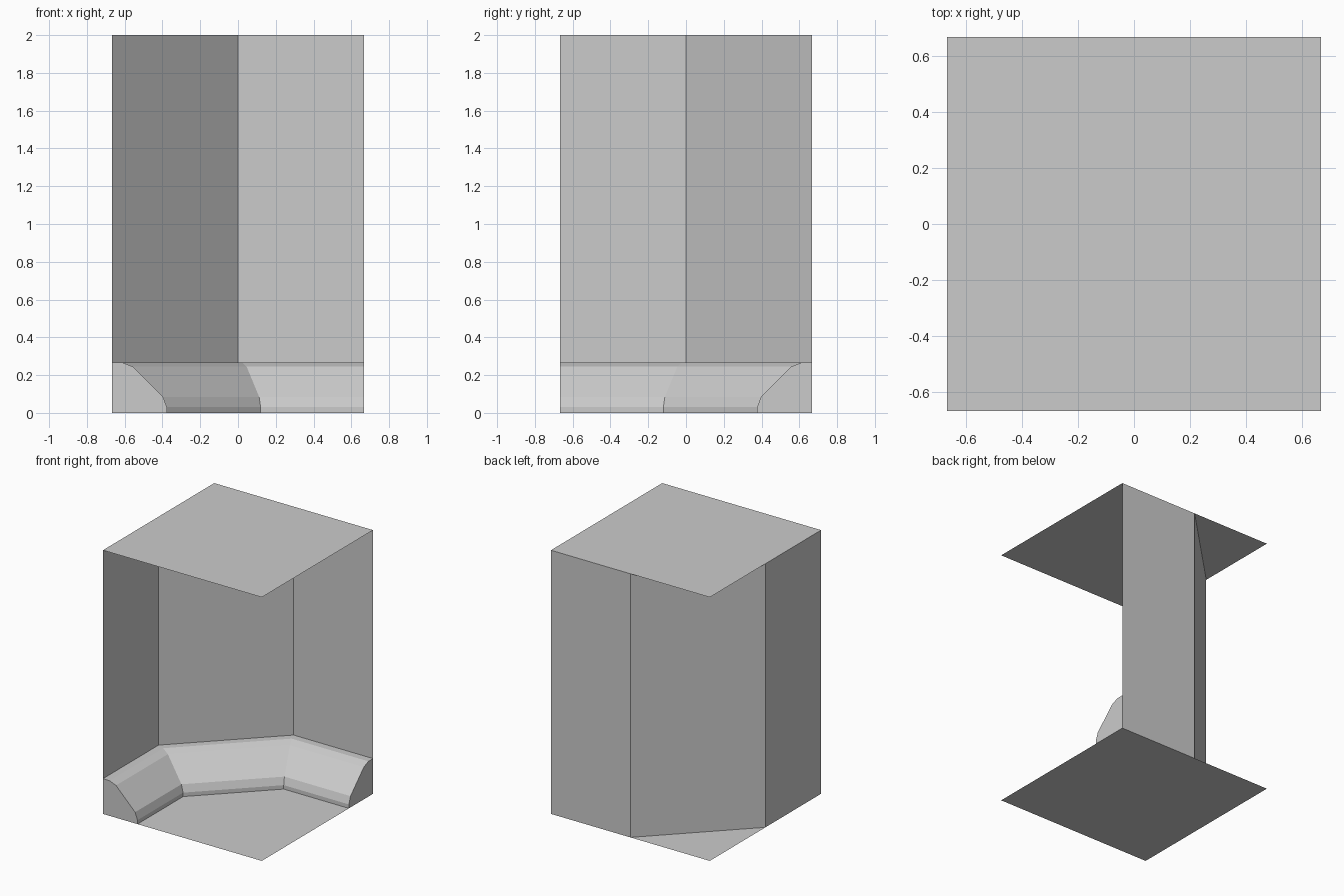
import bpy, bmesh, math

if "Cube" in bpy.data.objects:
    bpy.data.objects.remove(bpy.data.objects["Cube"])

H = 2 / 3      # half width of the room corner
TOP = 2.0      # ceiling height
MITRE = math.tan(math.radians(22.5))


def path(d):
    """Wall line (left, diagonal, back) pushed d into the room, mitred at the bends."""
    k = d * MITRE
    return [(-H + d, -H), (-H + d, -k), (k, H - d), (H, H - d)]


def sweep(name, profile, caps=False):
    """Sweep (offset, height) points along the wall line."""
    bm = bmesh.new()
    rows = [[bm.verts.new((x, y, z)) for x, y in path(d)] for d, z in profile]
    for a, b in zip(rows, rows[1:]):
        for i in range(3):
            bm.faces.new((a[i], b[i], b[i + 1], a[i + 1]))
    if caps:
        for i, z_end in ((0, (-H, -H, 0)), (3, (H, H, 0))):
            ring = [r[i] for r in rows] + [bm.verts.new(z_end)]
            bm.faces.new(ring if i else ring[::-1])
    return finish(name, bm)


def finish(name, bm):
    mesh = bpy.data.meshes.new(name)
    bm.to_mesh(mesh)
    bm.free()
    obj = bpy.data.objects.new(name, mesh)
    bpy.context.collection.objects.link(obj)
    return obj


# floor and ceiling: full square sheets
for name, z in (("floor", 0), ("ceiling", TOP)):
    bm = bmesh.new()
    bm.faces.new([bm.verts.new((x, y, z)) for x, y in ((-H, -H), (H, -H), (H, H), (-H, H))])
    finish(name, bm)

# left, diagonal and back walls: thin sheets facing the room
sweep("walls", [(0, TOP), (0, 0)])

# sloped trim with rounded shoulders at the foot of the walls
sweep("base_trim", [(0, 0.267), (0.055, 0.267), (0.11, 0.245), (0.27, 0.085),
                    (0.29, 0.03), (0.29, 0)], caps=True)

# outward normals on the swept parts, facing into the room
for name in ("walls", "base_trim"):
    me = bpy.data.objects[name].data
    c = me.polygons[1]
    if c.normal.x - c.normal.y + c.normal.z < 0:
        me.flip_normals()
